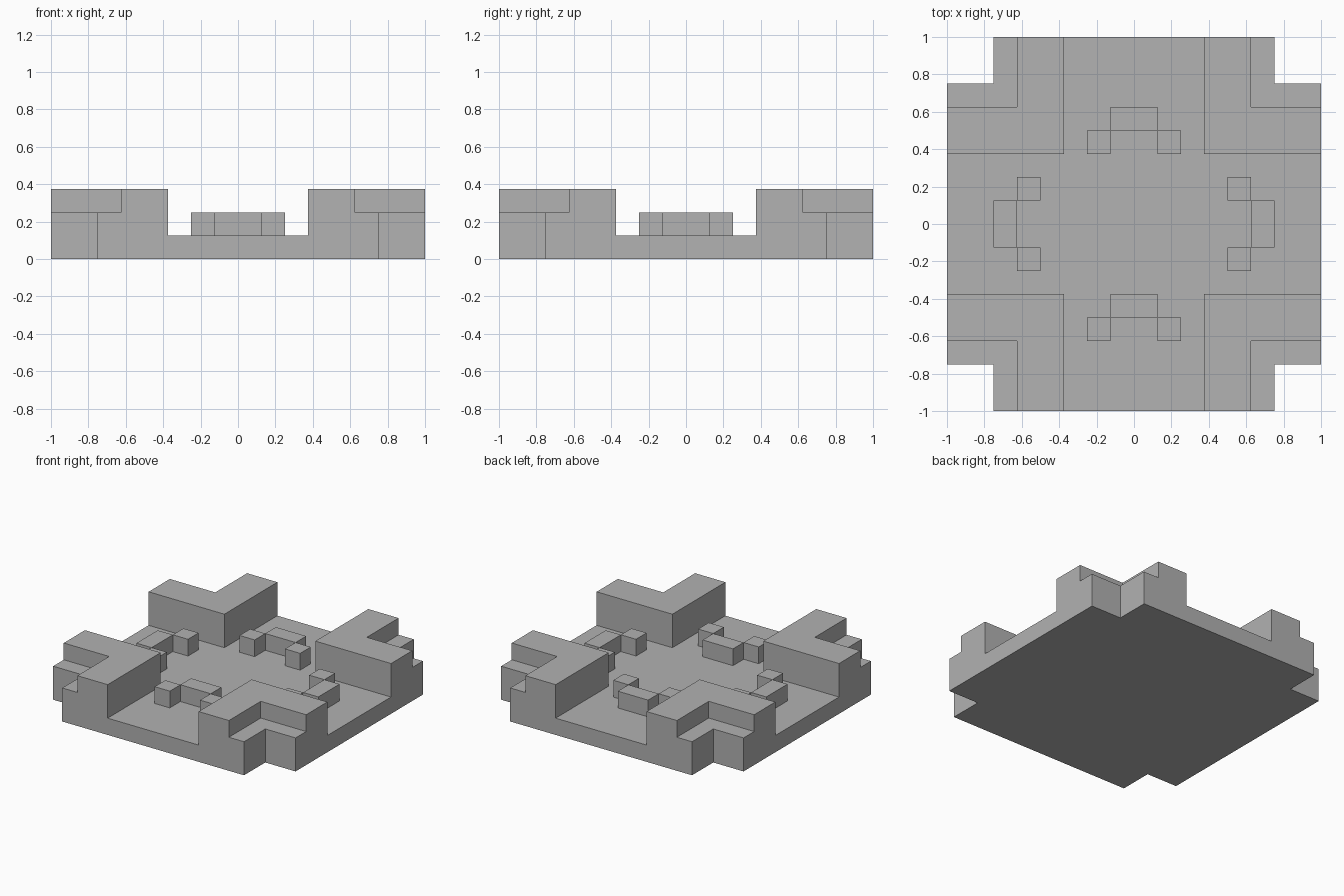
import bpy
import bmesh

if "Cube" in bpy.data.objects:
    bpy.data.objects.remove(bpy.data.objects["Cube"], do_unlink=True)

U = 0.125  # block unit

stone = bpy.data.materials.new("grey stone")
stone.use_nodes = True
GREY = (0.445, 0.445, 0.445, 1)
stone.diffuse_color = GREY
stone.node_tree.nodes["Principled BSDF"].inputs["Base Color"].default_value = GREY


def add_prism(bm, outline, low, high, bottom=False):
    """Extrude a counter-clockwise outline between two heights (block units)."""
    lower = [bm.verts.new((x * U, y * U, low * U)) for x, y in outline]
    upper = [bm.verts.new((x * U, y * U, high * U)) for x, y in outline]
    for i in range(len(outline)):
        j = (i + 1) % len(outline)
        bm.faces.new((lower[i], lower[j], upper[j], upper[i]))
    bm.faces.new(upper)
    if bottom:
        bm.faces.new(lower[::-1])


def finish(name, bm):
    mesh = bpy.data.meshes.new(name)
    bm.to_mesh(mesh)
    bm.free()
    mesh.materials.append(stone)
    obj = bpy.data.objects.new(name, mesh)
    bpy.context.collection.objects.link(obj)


def rect(x0, x1, y0, y1):
    return [(x0, y0), (x1, y0), (x1, y1), (x0, y1)]


def corner_l(notch, sx, sy):
    """Corner square with its outer corner cut away, mirrored by signs."""
    pts = [(3, 3), (8, 3), (8, notch), (notch, notch), (notch, 8), (3, 8)]
    pts = [(x * sx, y * sy) for x, y in pts]
    return pts if sx * sy > 0 else pts[::-1]


# Floor slab with notched corners
quarter = [(8, 6), (6, 6), (6, 8)]
outline = []
for turn in range(4):
    outline += quarter
    quarter = [(-y, x) for x, y in quarter]
bm = bmesh.new()
add_prism(bm, outline, 0, 1, bottom=True)
finish("floor", bm)

# Corner terraces: low step, then a tall L-shaped wall on it
for side, sx in (("left", 1), ("right", -1)):
    for end, sy in (("front", -1), ("back", 1)):
        bm = bmesh.new()
        add_prism(bm, corner_l(6, sx, sy), 1, 2)
        add_prism(bm, corner_l(5, sx, sy), 2, 3)
        finish(f"{end}_{side}_corner_wall", bm)

# Low barriers: a two-block bar with a block diagonally off each end
for name, bar, post in (("front", -4, -5), ("back", 4, 3)):
    bm = bmesh.new()
    add_prism(bm, rect(-1, 1, bar, bar + 1), 1, 2)
    for x in (-2, 1):
        add_prism(bm, rect(x, x + 1, post, post + 1), 1, 2)
    finish(f"{name}_barrier", bm)

for name, bar, post in (("left", 5, 4), ("right", -6, -5)):
    bm = bmesh.new()
    add_prism(bm, rect(bar, bar + 1, -1, 1), 1, 2)
    for y in (-2, 1):
        add_prism(bm, rect(post, post + 1, y, y + 1), 1, 2)
    finish(f"{name}_barrier", bm)
